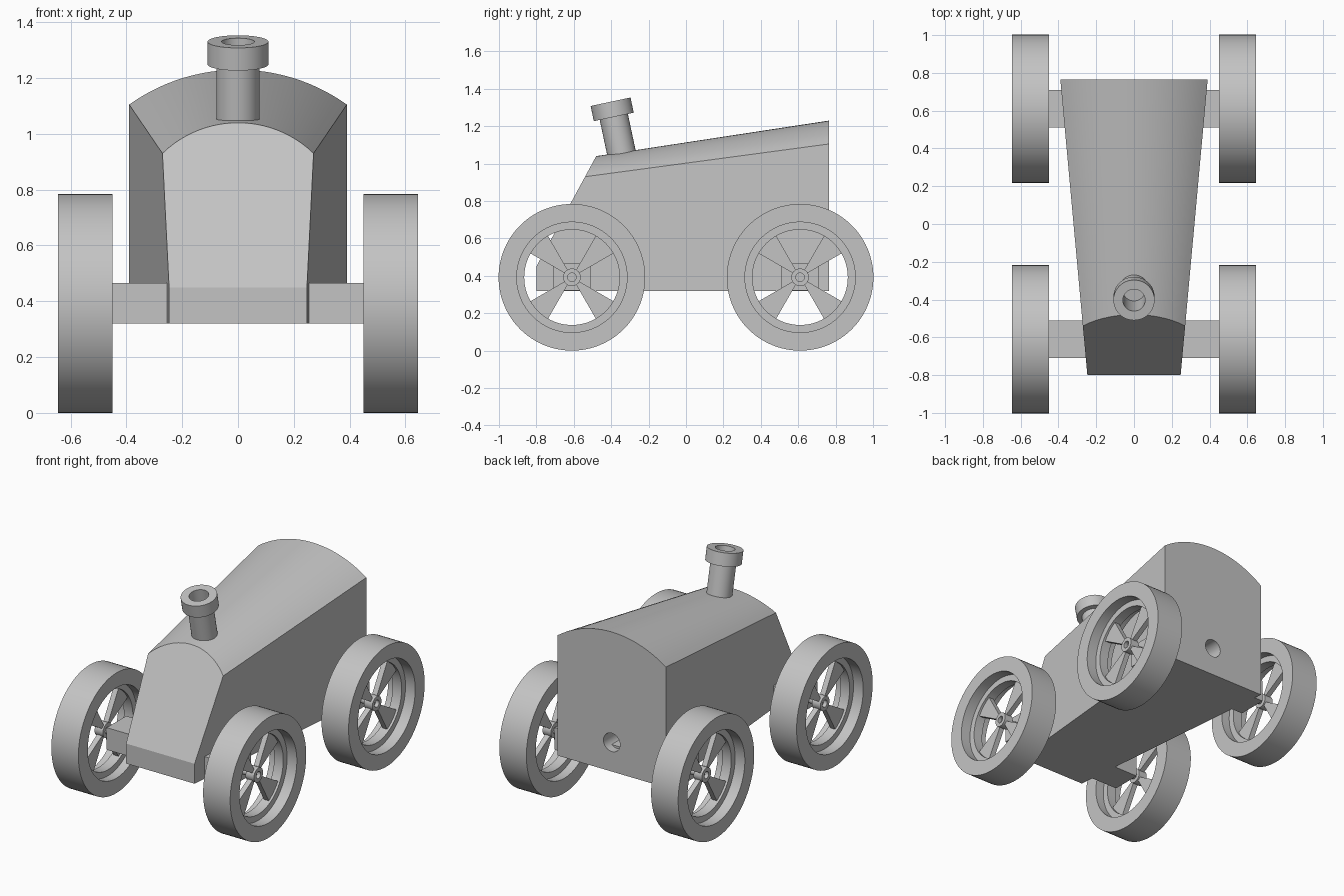
import bpy
import bmesh
from math import sin, cos, pi, radians
from mathutils import Matrix, Vector

cube = bpy.data.objects.get("Cube")
if cube:
    bpy.data.objects.remove(cube, do_unlink=True)

GREY = (0.55, 0.55, 0.55, 1.0)
material = bpy.data.materials.new("plain_grey")
material.use_nodes = True
material.diffuse_color = GREY
material.node_tree.nodes["Principled BSDF"].inputs["Base Color"].default_value = GREY

WHEEL_Y = 0.61
WHEEL_R = 0.392


def finish(name, bm, matrix=Matrix(), smooth=True):
    """Turn a bmesh into a named, shaded object."""
    bmesh.ops.recalc_face_normals(bm, faces=bm.faces)
    mesh = bpy.data.meshes.new(name)
    bm.to_mesh(mesh)
    bm.free()
    mesh.materials.append(material)
    obj = bpy.data.objects.new(name, mesh)
    bpy.context.collection.objects.link(obj)
    obj.matrix_world = matrix
    bpy.ops.object.select_all(action="DESELECT")
    obj.select_set(True)
    bpy.context.view_layer.objects.active = obj
    if smooth:
        bpy.ops.object.shade_smooth_by_angle(angle=radians(30))
    return obj


def lathe(bm, profile, steps=64):
    """Revolve a closed (radius, height) profile about local z."""
    loops = []
    for i in range(steps):
        a = 2 * pi * i / steps
        loops.append([bm.verts.new((r * cos(a), r * sin(a), h)) for r, h in profile])
    n = len(profile)
    for i in range(steps):
        here, there = loops[i], loops[(i + 1) % steps]
        for j in range(n):
            k = (j + 1) % n
            bm.faces.new((here[j], here[k], there[k], there[j]))


def tube(bm, inner, outer, low, high, steps=64):
    lathe(bm, [(inner, low), (outer, low), (outer, high), (inner, high)], steps)


def rod(bm, radius, low, high):
    bmesh.ops.create_cone(bm, cap_ends=True, segments=32, radius1=radius, radius2=radius,
                          depth=high - low,
                          matrix=Matrix.Translation((0, 0, (low + high) / 2)))


def prism(bm, outline, low, high):
    """Extrude a flat outline between two heights."""
    bottom = [bm.verts.new((x, y, low)) for x, y in outline]
    top = [bm.verts.new((x, y, high)) for x, y in outline]
    bm.faces.new(bottom)
    bm.faces.new(top)
    for i in range(len(outline)):
        j = (i + 1) % len(outline)
        bm.faces.new((bottom[i], bottom[j], top[j], top[i]))


# Tapered body: loft two arched sections, then slice the sloping nose
def section(bm, y, half, floor, edge, crown, steps=24):
    rise = crown - edge
    radius = (half * half + rise * rise) / (2 * rise)
    points = [(-half, floor)]
    for i in range(steps + 1):
        x = half * (2 * i / steps - 1)
        points.append((x, crown - radius + (radius * radius - x * x) ** 0.5))
    points.append((half, floor))
    return [bm.verts.new((x, y, z)) for x, z in points]


bm = bmesh.new()
front = section(bm, -0.80, 0.247, 0.32, 0.895, 0.991)
back = section(bm, 0.765, 0.39, 0.32, 1.105, 1.23)
bm.faces.new(front)
bm.faces.new(back)
for i in range(len(front)):
    j = (i + 1) % len(front)
    bm.faces.new((front[i], front[j], back[j], back[i]))
cut = bmesh.ops.bisect_plane(bm, geom=bm.verts[:] + bm.edges[:] + bm.faces[:],
                             plane_co=Vector((0, -0.48, 1.04)),
                             plane_no=Vector((0, -0.59, 0.32)), clear_outer=True)
edges = [e for e in cut["geom_cut"] if isinstance(e, bmesh.types.BMEdge)]
bmesh.ops.holes_fill(bm, edges=edges)
body = finish("body", bm, smooth=False)

# Round socket in the rear panel
bm = bmesh.new()
rod(bm, 0.06, -0.3, 0.1)
cutter = finish("socket_cutter", bm,
                Matrix.Translation((0, 0.765, 0.51)) @ Matrix.Rotation(-pi / 2, 4, "X"), False)
cutter.hide_render = True
boolean = body.modifiers.new("socket", "BOOLEAN")
boolean.operation = "DIFFERENCE"
boolean.solver = "EXACT"
boolean.object = cutter
bpy.context.view_layer.objects.active = body
body.select_set(True)
bpy.ops.object.modifier_apply(modifier=boolean.name)
bpy.data.objects.remove(cutter, do_unlink=True)
body.select_set(True)
bpy.ops.object.shade_smooth_by_angle(angle=radians(20))

# Leaning chimney with a wider cap and an open bore
bm = bmesh.new()
lathe(bm, [(0.001, 0.08), (0.001, 0), (0.077, 0), (0.077, 0.255),
           (0.109, 0.255), (0.109, 0.338), (0.059, 0.338), (0.059, 0.08)], 48)
finish("chimney", bm,
       Matrix.Translation((0, -0.333, 1.0)) @ Matrix.Rotation(radians(12), 4, "X"))


# Wheels: wide rim, recessed ring, four flared spokes, hub and stub shaft
def wheel(name, side, y):
    bm = bmesh.new()
    tube(bm, 0.295, WHEEL_R, 0.45, 0.645, 96)
    tube(bm, 0.255, 0.297, 0.51, 0.575, 96)
    tube(bm, 0.023, 0.047, 0.515, 0.575, 32)
    rod(bm, 0.023, 0.44, 0.55)
    for k in range(4):
        middle = pi / 4 + k * pi / 2
        outline = []
        for r, offsets in ((0.035, (-15, 15)), (0.258, (15, 7, 0, -7, -15))):
            for d in offsets:
                a = middle + radians(d)
                outline.append((r * cos(a), r * sin(a)))
        prism(bm, outline, 0.525, 0.56)
    finish(name, bm, Matrix.Translation((0, y, WHEEL_R))
           @ Matrix.Rotation(side * pi / 2, 4, "Y"))


for end, y in (("front", -WHEEL_Y), ("rear", WHEEL_Y)):
    # Square axle beam
    bm = bmesh.new()
    prism(bm, [(-0.45, -0.1), (0.45, -0.1), (0.45, 0.1), (-0.45, 0.1)], 0.321, 0.465)
    finish(end + "_axle_beam", bm, Matrix.Translation((0, y, 0)), False)
    for side_name, side in (("left", 1), ("right", -1)):
        wheel(f"{end}_{side_name}_wheel", side, y)
